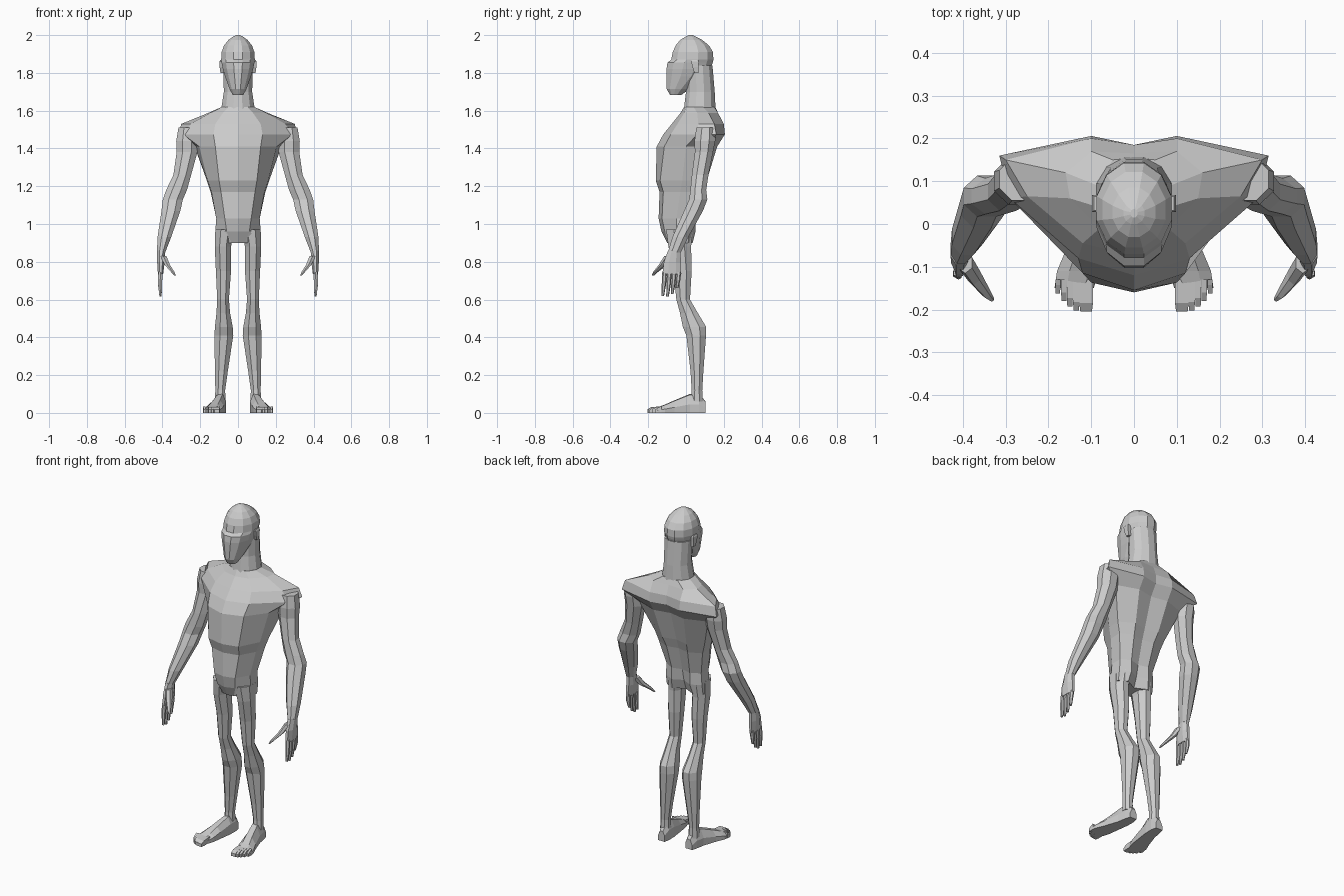
import bpy, bmesh, math


def loft(name, rings, mirror=False):
    """Skin a stack of equal-sized rings and cap both ends."""
    bm = bmesh.new()
    vs = [[bm.verts.new(p) for p in r] for r in rings]
    n = len(vs[0])
    for a, b in zip(vs, vs[1:]):
        for i in range(n):
            j = (i + 1) % n
            bm.faces.new((a[i], a[j], b[j], b[i]))
    bm.faces.new(vs[0])
    bm.faces.new(vs[-1])
    bmesh.ops.recalc_face_normals(bm, faces=bm.faces)
    me = bpy.data.meshes.new(name)
    bm.to_mesh(me)
    bm.free()
    ob = bpy.data.objects.new(name, me)
    bpy.context.collection.objects.link(ob)
    if mirror:
        ob.modifiers.new("mirror", 'MIRROR').use_mirror_merge = False
    return ob


def oval(cx, cy, z, rx, ry, n=8):
    """Flat-sided horizontal ring that touches its given half sizes."""
    k = 1 / math.cos(math.pi / n)
    return [(cx + k * rx * math.cos((i + .5) * math.tau / n),
             cy + k * ry * math.sin((i + .5) * math.tau / n), z) for i in range(n)]


def limb(name, rows, n=8):
    return loft(name, [oval(*r, n=n) for r in rows], True)


def span(z, front, back, rx, n=12):
    return oval(0, (front + back) / 2, z, rx, (back - front) / 2, n)


# Torso: half outline per level, front centre -> back centre
torso = [
    (1.62, -.01, .05, .00, .085, .04, .085, .09, .05, .15, .155),
    (1.587, -.03, .08, -.01, .15, .06, .16, .12, .10, .17, .165),
    (1.53, -.075, .12, -.045, .25, .065, .30, .15, .10, .20, .185),
    (1.475, -.12, .13, -.08, .29, .06, .315, .16, .10, .206, .185),
    (1.41, -.155, .12, -.115, .205, .00, .23, .12, .10, .165, .145),
    (1.23, -.16, .10, -.137, .16, -.02, .165, .06, .08, .11, .09),
    (1.17, -.14, .09, -.12, .14, -.03, .145, .05, .07, .085, .07),
    (1.03, -.145, .07, -.127, .115, -.05, .115, .02, .06, .05, .035),
    (.96, -.13, .06, -.112, .12, -.05, .12, .02, .06, .05, .02),
    (.90, -.10, .035, -.09, .12, -.06, .12, .01, .07, .035, .00),
]
rings = []
for z, yf, *side, yb in torso:
    half = list(zip(side[0::2], side[1::2]))
    rings.append([(0, yf, z)] + [(x, y, z) for x, y in half] + [(0, yb, z)]
                 + [(-x, y, z) for x, y in reversed(half)])
loft("torso", rings)

# Neck and head
loft("neck", [span(1.60, -.012, .157, .09), span(1.70, .0, .152, .075),
              span(1.84, .0, .14, .078)])
loft("head", [span(*r) for r in (
    (1.683, -.085, -.025, .028), (1.715, -.102, .02, .045), (1.78, -.103, .10, .068),
    (1.82, -.103, .13, .08), (1.855, -.098, .142, .087), (1.87, -.078, .145, .089),
    (1.91, -.07, .143, .087), (1.945, -.055, .122, .074), (1.975, -.03, .085, .05),
    (1.993, .0, .05, .025), (2.0, .015, .035, .008))])
limb("ear", [(.085, .055, 1.80, .008, .01), (.088, .05, 1.83, .009, .016),
             (.088, .048, 1.86, .01, .02), (.086, .048, 1.868, .008, .016)], 4)

# Arms
limb("arm", [(.265, .105, 1.51, .05, .05), (.27, .10, 1.44, .057, .055),
             (.27, .095, 1.38, .055, .048), (.295, .075, 1.26, .047, .044),
             (.325, .065, 1.18, .055, .042), (.345, .065, 1.13, .053, .048),
             (.355, .04, 1.07, .05, .05), (.39, -.03, .93, .036, .042),
             (.407, -.062, .85, .022, .034)])

# Hands
limb("palm", [(.407, -.062, .86, .022, .033), (.408, -.072, .80, .02, .045),
              (.41, -.075, .735, .014, .05)])
limb("thumb", [(.395, -.09, .83, .016, .022), (.375, -.12, .785, .014, .02),
               (.345, -.162, .745, .009, .011), (.333, -.175, .727, .005, .006)], 6)
for i, tip in enumerate((.62, .615, .63, .66)):
    y = -.113 + .025 * i
    limb("finger", [(.41, y, .745, .012, .011), (.413, y - .004, (.74 + tip) / 2, .010, .010),
                    (.41, y - .010, tip, .006, .006)], 6)

# Legs
limb("leg", [(.07, -.035, .97, .05, .07), (.08, -.033, .88, .043, .06),
             (.077, -.018, .75, .04, .048), (.079, -.015, .60, .031, .036),
             (.078, .015, .53, .036, .047), (.075, .045, .455, .047, .062),
             (.075, .054, .41, .05, .052), (.088, .058, .22, .034, .034),
             (.094, .058, .12, .026, .028), (.094, .058, .06, .028, .032)])

# Feet: sections running from heel to toe roots
feet = [(.104, .092, .022, .06), (.07, .093, .03, .10), (.02, .098, .034, .10),
        (-.06, .117, .042, .067), (-.11, .131, .049, .045), (-.15, .14, .046, .03)]
loft("foot", [[(c - w, y, 0), (c - w, y, h * .6), (c - w * .5, y, h),
               (c + w * .4, y, h * .95), (c + w, y, h * .45), (c + w, y, 0)]
              for y, c, w, h in feet], True)
for i, (x, w, tip) in enumerate(((.112, .016, -.205), (.135, .0075, -.202), (.15, .007, -.193),
                                 (.164, .0065, -.18), (.178, .006, -.163))):
    loft("toe", [[(x - s, y, 0), (x - s, y, h), (x + s, y, h), (x + s, y, 0)]
                 for y, s, h in ((-.13, w, .035), (tip + .02, w, .03), (tip, w * .85, .018))], True)
